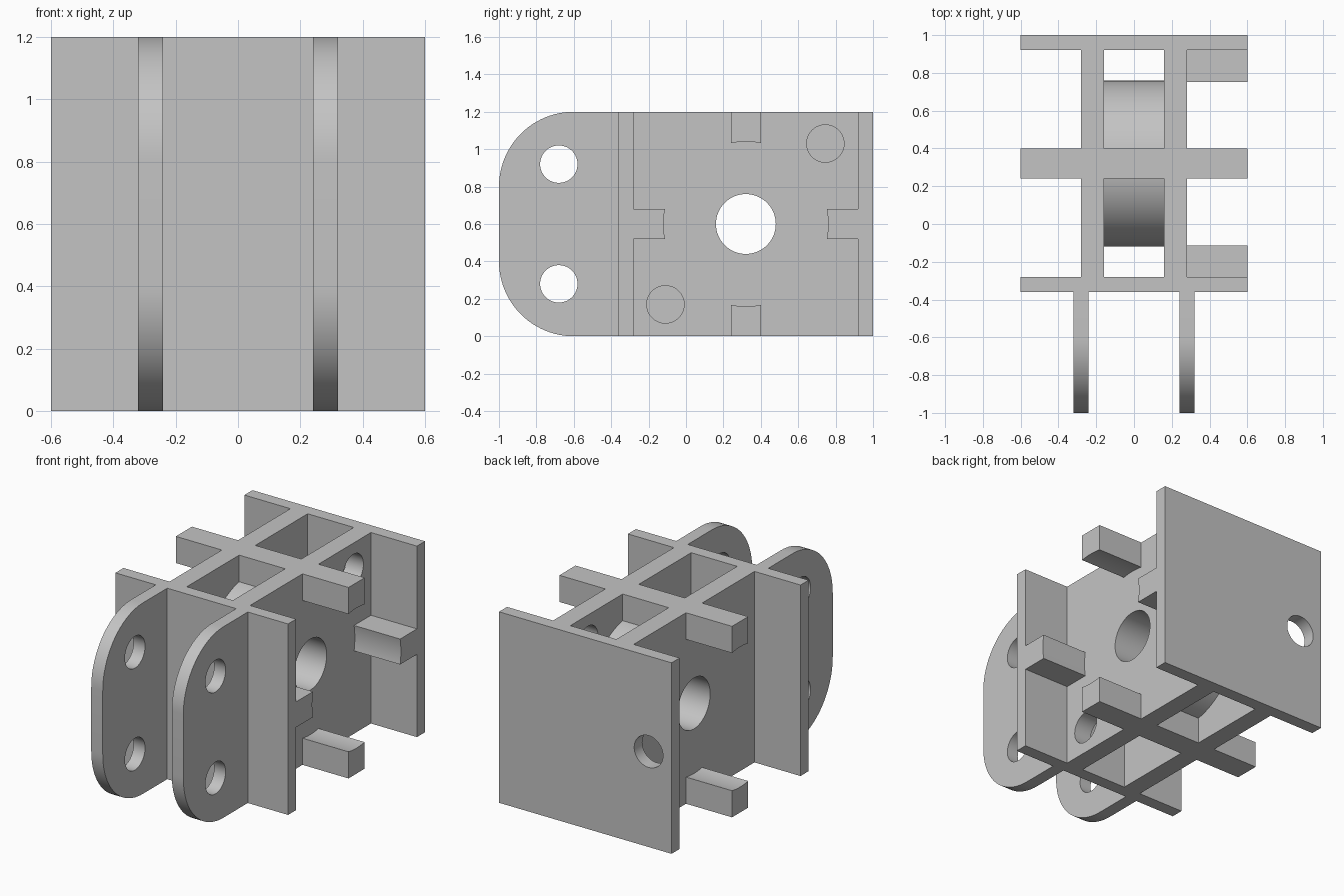
import bpy
import bmesh
from math import pi, sin, cos, asin, radians
from mathutils import Matrix

cube = bpy.data.objects.get("Cube")
if cube:
    bpy.data.objects.remove(cube, do_unlink=True)

grey = bpy.data.materials.new("plain grey")
grey.use_nodes = True
colour = (0.55, 0.55, 0.55, 1)
grey.diffuse_color = colour
grey.node_tree.nodes["Principled BSDF"].inputs["Base Color"].default_value = colour

# Shared dimensions
HEIGHT = 1.2
MID = HEIGHT / 2
AXIS_Y = 0.32
HUB_R, BORE_R, BOLT_R = 0.44, 0.16, 0.1
PEG_HALF = 0.08


def arc(y, z, r, start, end, n):
    return [(y + r * cos(start + (end - start) * i / n),
             z + r * sin(start + (end - start) * i / n)) for i in range(n + 1)]


def circle(y, z, r, n=64):
    return arc(y, z, r, 0, 2 * pi, n)[:-1]


def rect(y0, y1, z0, z1):
    return [(y0, z0), (y1, z0), (y1, z1), (y0, z1)]


def prism(name, profile, x0, x1):
    """Extrude a (y, z) profile along x."""
    bm = bmesh.new()
    face = bm.faces.new([bm.verts.new((x0, y, z)) for y, z in profile])
    ext = bmesh.ops.extrude_face_region(bm, geom=[face])["geom"]
    verts = [g for g in ext if isinstance(g, bmesh.types.BMVert)]
    bmesh.ops.translate(bm, verts=verts, vec=(x1 - x0, 0, 0))
    bmesh.ops.recalc_face_normals(bm, faces=bm.faces)
    mesh = bpy.data.meshes.new(name)
    bm.to_mesh(mesh)
    bm.free()
    mesh.materials.append(grey)
    obj = bpy.data.objects.new(name, mesh)
    bpy.context.collection.objects.link(obj)
    return obj


def drill(obj, cutters):
    """Cut holes and discard the cutters."""
    for c in cutters:
        c.hide_render = True
        mod = obj.modifiers.new("hole", "BOOLEAN")
        mod.operation, mod.solver, mod.object = "DIFFERENCE", "EXACT", c
    bpy.context.view_layer.update()
    graph = bpy.context.evaluated_depsgraph_get()
    mesh = bpy.data.meshes.new_from_object(obj.evaluated_get(graph))
    obj.modifiers.clear()
    obj.data = mesh
    for c in cutters:
        bpy.data.objects.remove(c, do_unlink=True)


def cutter(y, z, r):
    return prism("hole_cutter", circle(y, z, r), -1, 1)


parts = []

# Front flange and back plate, the latter with one bolt hole
parts.append(prism("front_flange", rect(-0.36, -0.28, 0, HEIGHT), -0.6, 0.6))
back = prism("back_plate", rect(0.92, 1, 0, HEIGHT), -0.6, 0.6)
hole = cutter(0, 0, BOLT_R)
hole.data.transform(Matrix.Translation((-0.44, 1, MID)) @ Matrix.Rotation(pi / 2, 4, "Z"))
drill(back, [hole])
parts.append(back)

# Side walls: both bored, the left one with two extra bolt holes
for side, x0 in (("left", 0.16), ("right", -0.28)):
    wall = prism(side + "_wall", rect(-0.28, 0.92, 0, HEIGHT), x0, x0 + 0.12)
    holes = [cutter(AXIS_Y, MID, BORE_R)]
    if side == "left":
        holes += [cutter(0.745, 1.03, BOLT_R), cutter(-0.11, 0.17, BOLT_R)]
    drill(wall, holes)
    parts.append(wall)

# Bored hub between the walls, with ribs above and below
hub = prism("hub", circle(AXIS_Y, MID, HUB_R, 96), -0.16, 0.16)
drill(hub, [cutter(AXIS_Y, MID, BORE_R)])
parts.append(hub)
for name, z0, z1 in (("upper_rib", 0.95, HEIGHT), ("lower_rib", 0, 0.25)):
    parts.append(prism(name, rect(AXIS_Y - 0.08, AXIS_Y + 0.08, z0, z1), -0.16, 0.16))

# Pegs with a hollowed inner end, set around the bore axis
spread = asin(PEG_HALF / HUB_R)
peg_shape = arc(0, 0, HUB_R, spread, -spread, 10) + [(MID, -PEG_HALF), (MID, PEG_HALF)]
for name, turn, sides in (("back_peg", 0, (1,)), ("upper_peg", 1, (1, -1)),
                          ("front_peg", 2, (1,)), ("lower_peg", 3, (1, -1))):
    c, s = cos(turn * pi / 2), sin(turn * pi / 2)
    profile = [(AXIS_Y + u * c - v * s, MID + u * s + v * c) for u, v in peg_shape]
    for side in sides:
        label = ("left_" if side > 0 else "right_") + name
        parts.append(prism(label, profile, side * 0.28, side * 0.6))

# Rounded mounting lugs at the front, each with two holes
R = 0.4
lug_shape = ([(-0.36, 0), (-0.36, HEIGHT)]
             + arc(R - 1, HEIGHT - R, R, pi / 2, pi, 24)
             + arc(R - 1, R, R, pi, 1.5 * pi, 24))
for side, x0 in (("left", 0.24), ("right", -0.32)):
    lug = prism(side + "_lug", lug_shape, x0, x0 + 0.08)
    drill(lug, [cutter(-0.68, 0.28, BOLT_R), cutter(-0.68, 0.92, BOLT_R)])
    parts.append(lug)

# Smooth the round surfaces, keep the edges sharp
bpy.ops.object.select_all(action="DESELECT")
for p in parts:
    p.select_set(True)
bpy.context.view_layer.objects.active = parts[0]
bpy.ops.object.shade_smooth_by_angle(angle=radians(30))
